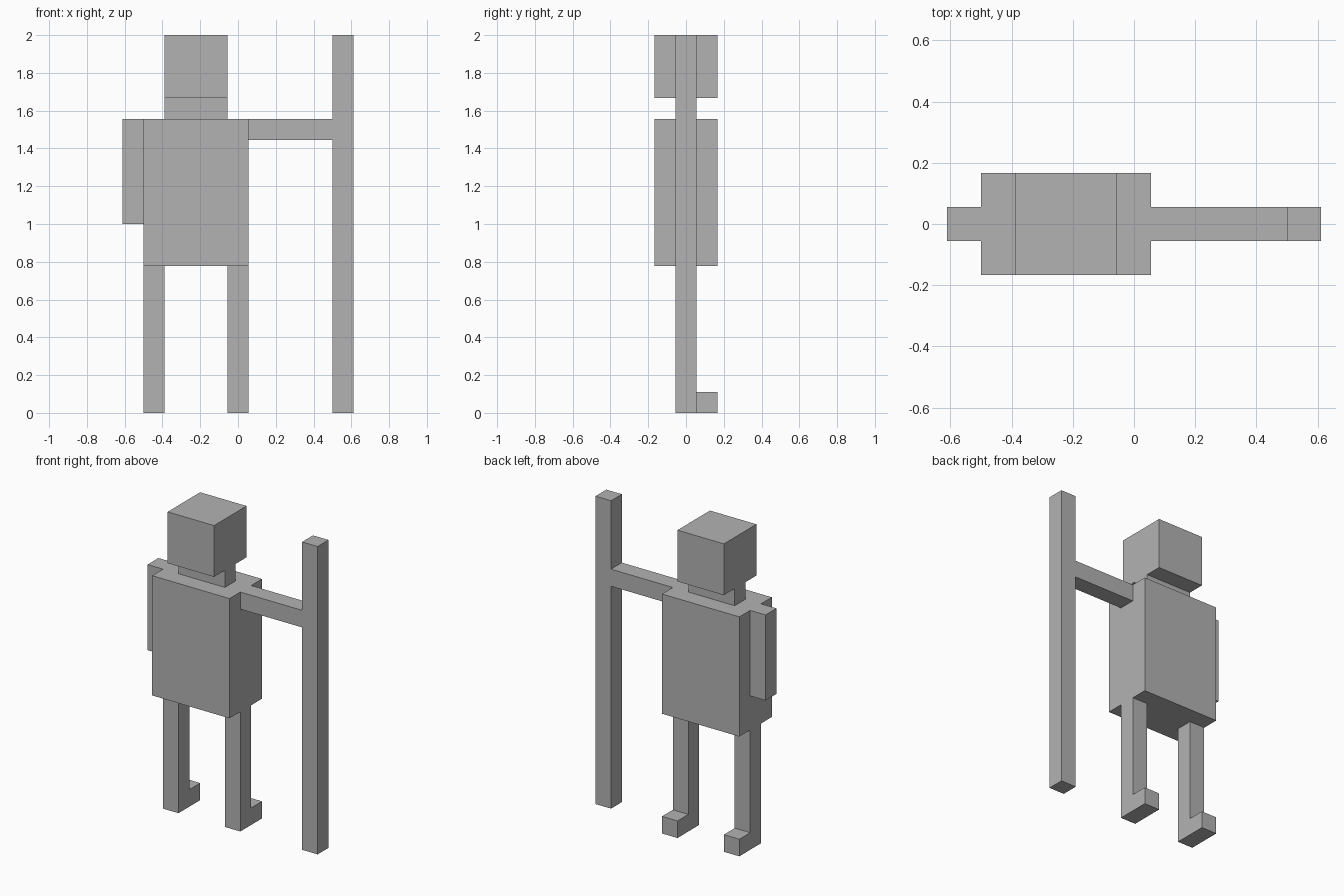
import bpy

cube = bpy.data.objects.get("Cube")
if cube:
    bpy.data.objects.remove(cube, do_unlink=True)

U = 1 / 9      # one block unit; the figure is 18 units tall
BODY_X = -2    # centre line of the body, in units

grey = bpy.data.materials.new("plain grey")
grey.use_nodes = True
colour = (0.45, 0.45, 0.45, 1)
grey.diffuse_color = colour
grey.node_tree.nodes["Principled BSDF"].inputs["Base Color"].default_value = colour


def block(name, x, y, z, size):
    """Box centred on x, y with its base at z, all in block units."""
    bpy.ops.mesh.primitive_cube_add(size=1)
    obj = bpy.context.object
    obj.name = name
    for v in obj.data.vertices:
        for i, (base, length) in enumerate(zip((x, y, z + size[2] / 2), size)):
            v.co[i] = (base + v.co[i] * length) * U
    obj.data.materials.append(grey)
    return obj


# Head, neck and torso
block("head", BODY_X, 0, 15, (3, 3, 3))
block("neck", BODY_X, 0, 14, (3, 1, 1))
block("torso", BODY_X, 0, 7, (5, 3, 7))

# Legs, with feet pointing to the back
for side, sign in (("left", 1), ("right", -1)):
    x = BODY_X + sign * 2
    block(side + "_leg", x, 0, 0, (1, 1, 7))
    block(side + "_foot", x, 1, 0, (1, 1, 1))

# Hanging arm, and outstretched arm holding a tall staff
block("right_arm", -5, 0, 9, (1, 1, 5))
block("left_arm", 2.5, 0, 13, (4, 1, 1))
block("staff", 5, 0, 0, (1, 1, 18))
